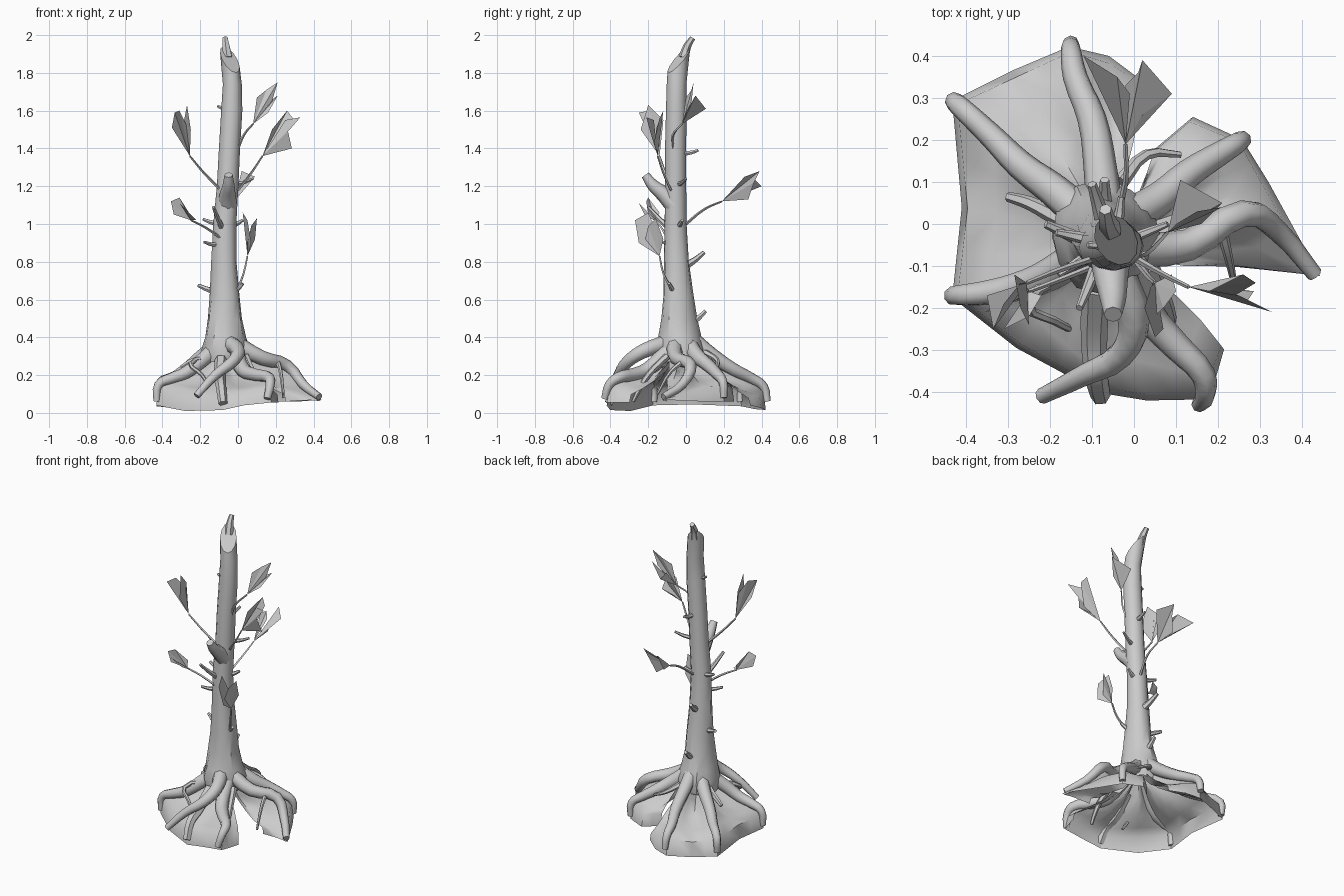
import bpy, bmesh, math
from mathutils import Vector

bark = bpy.data.materials.new("grey_bark")
bark.diffuse_color = (0.6, 0.6, 0.6, 1)


def mesh_object(name, verts, faces, smooth=50):
    me = bpy.data.meshes.new(name)
    me.from_pydata([tuple(v) for v in verts], [], faces)
    bm = bmesh.new()
    bm.from_mesh(me)
    bmesh.ops.recalc_face_normals(bm, faces=bm.faces)
    bm.to_mesh(me)
    bm.free()
    me.materials.append(bark)
    ob = bpy.data.objects.new(name, me)
    bpy.context.collection.objects.link(ob)
    finish(ob, smooth)
    return ob


def finish(ob, angle):
    bpy.ops.object.select_all(action='DESELECT')
    ob.select_set(True)
    bpy.context.view_layer.objects.active = ob
    if ob.type == 'CURVE':
        bpy.ops.object.convert(target='MESH')
    if angle:
        bpy.ops.object.shade_smooth_by_angle(angle=math.radians(angle))


def limb(name, pts, r0, r1, sides=1, power=1.0):
    """Tapered tube through the points."""
    cu = bpy.data.curves.new(name, 'CURVE')
    cu.dimensions = '3D'
    cu.bevel_depth = 1
    cu.bevel_resolution = sides
    cu.resolution_u = 3
    cu.use_fill_caps = True
    sp = cu.splines.new('BEZIER')
    sp.bezier_points.add(len(pts) - 1)
    for i, (bp, p) in enumerate(zip(sp.bezier_points, pts)):
        bp.co = p
        bp.handle_left_type = bp.handle_right_type = 'AUTO'
        bp.radius = r1 + (r0 - r1) * (1 - i / (len(pts) - 1)) ** power
    cu.materials.append(bark)
    ob = bpy.data.objects.new(name, cu)
    bpy.context.collection.objects.link(ob)
    finish(ob, 50)


# Trunk: rings of (z, centre x, centre y, radius x, radius y), last one cut on a slant
rings = [(0.27, -.07, -.03, .125, .125), (0.34, -.07, -.03, .128, .135), (0.4, -.07, -.035, .108, .115),
         (0.5, -.07, -.04, .09, .095), (0.62, -.068, -.042, .079, .08), (0.8, -.072, -.05, .067, .066),
         (1.0, -.07, -.055, .061, .058), (1.2, -.055, -.055, .057, .056), (1.4, -.045, -.055, .056, .056),
         (1.6, -.033, -.052, .056, .054), (1.74, -.03, -.05, .05, .052), (1.8, -.034, -.047, .047, .052)]
N = 12
verts, faces = [], []
for k, (z, cx, cy, rx, ry) in enumerate(rings):
    for i in range(N):
        a = math.tau * i / N
        x, y = math.cos(a), math.sin(a)
        lift = 0.07 * (1 + 0.85 * y - 0.5 * x) if k == len(rings) - 1 else 0
        lean = lift * 0.13
        wave = 1 + 0.05 * math.sin(3 * a + k) if k < 6 else 1
        verts.append((cx + rx * x * wave - lean, cy + ry * y * wave + lean, z + lift))
for k in range(len(rings) - 1):
    for i in range(N):
        j = (i + 1) % N
        faces.append((k * N + i, k * N + j, k * N + N + j, k * N + N + i))
faces.append(tuple(range((len(rings) - 1) * N, len(rings) * N)))
mesh_object("trunk", verts, faces, 35)
limb("broken_tip", [(-.055, -.012, 1.88), (-.063, .006, 1.94), (-.068, .035, 1.985)], .028, .015)

# Main roots, anticlockwise from the back
roots = [
    [(-.07, .03, .39), (-.08, .13, .31), (-.10, .25, .23), (-.14, .35, .18), (-.15, .41, .14)],
    [(-.10, .0, .37), (-.19, .08, .3), (-.27, .14, .235), (-.34, .21, .19), (-.42, .285, .15)],
    [(-.10, -.05, .36), (-.2, -.12, .27), (-.28, -.15, .21), (-.36, -.165, .18), (-.42, -.17, .15)],
    [(-.05, -.1, .37), (.0, -.23, .325), (-.03, -.31, .27), (-.12, -.36, .2), (-.22, -.41, .09)],
    [(-.01, -.1, .32), (.03, -.21, .225), (.1, -.29, .2), (.165, -.36, .185), (.17, -.405, .15)],
    [(-.02, -.06, .37), (.13, -.05, .29), (.26, .025, .25), (.345, -.02, .15), (.43, -.12, .085)],
    [(-.03, .01, .37), (.06, .06, .3), (.13, .12, .25), (.2, .165, .205), (.25, .195, .165)],
]
# Where a root bends down into the ground at its end
drops = {0: (-.15, .43, .06), 1: (-.425, .288, .06), 2: (-.43, -.17, .06), 4: (.155, -.43, .075),
         6: (.255, .2, .08)}
for i, p in enumerate(roots):
    limb(f"root_{i}", p + ([drops[i]] if i in drops else []), .045, .019, 2)

# Thin and hidden roots
limb("front_root", [(-.09, -.15, .28), (-.095, -.28, .18), (-.09, -.36, .14), (-.08, -.41, .05)], .035, .024)
limb("front_right_root", [(.04, -.1, .3), (.08, -.2, .2), (.09, -.25, .12), (.09, -.28, .06)], .02, .01)
limb("left_root", [(-.1, -.02, .36), (-.19, .02, .29), (-.25, .05, .27), (-.3, .065, .24)], .025, .012)
limb("left_low_root", [(-.12, -.1, .29), (-.25, -.19, .26), (-.19, -.23, .2), (-.13, -.26, .1)], .015, .008)
limb("right_low_root", [(.21, -.02, .27), (.225, -.08, .22), (.24, -.15, .1)], .014, .007)
limb("back_low_root", [(-.03, .1, .32), (.03, .165, .28), (.11, .165, .24)], .018, .008)


# Webs of bark between roots: sheet hung under three ribs, hollow near the trunk
def web(name, a, mid, b, grounds):
    mid = Vector(mid)
    top = Vector((-.06, -.03, .34))
    under = Vector((0, 0, .022))
    ribs = [[Vector(p) - under for p in a], [], [Vector(p) - under for p in b]]
    for s, f in zip((0, .27, .51, .76, .96), (0, .5, .75, .9, 1)):
        q = top.lerp(mid, s)
        q.z = top.z + (mid.z - top.z) * f
        ribs[1].append(q)
    ends = [Vector(a[4]) * 1.03, mid, Vector(b[4]) * 1.03]
    for r, e, g in zip(ribs, ends, grounds):
        r.append(Vector((e.x, e.y, g)))
    rows = [ribs[0], [(p + q) / 2 for p, q in zip(ribs[0], ribs[1])], ribs[1],
            [(p + q) / 2 for p, q in zip(ribs[1], ribs[2])], ribs[2]]
    vs = [p for r in rows for p in r]
    fs = [(r * 6 + c, r * 6 + c + 1, r * 6 + c + 7, r * 6 + c + 6) for r in range(4) for c in range(5)]
    mesh_object(name, vs, fs, 60)


front = [(-.08, -.12, .32), (-.09, -.2, .24), (-.095, -.28, .19), (-.09, -.35, .15), (-.08, -.39, .1)]
back_edge = [(-.03, .05, .34), (-.02, .12, .27), (.0, .2, .2), (.01, .27, .14), (.02, .33, .1)]
right_edge = [(.0, -.1, .32), (.05, -.13, .25), (.1, -.17, .19), (.16, -.23, .15), (.208, -.29, .12)]
low_right = [(.0, -.09, .32), (.06, -.09, .25), (.12, -.1, .2), (.18, -.1, .15), (.245, -.1, .12)]
gap_edge = [(-.01, .03, .33), (.02, .08, .28), (.03, .12, .24), (.04, .15, .2), (.05, .175, .16)]
web("web_back_left", roots[0], (-.29, .365, .11), roots[1], (.015, .02, .035))
web("web_left", roots[1], (-.41, .04, .13), roots[2], (.035, .045, .04))
web("web_front_left", roots[2], (-.28, -.295, .11), front, (.04, .01, .015))
web("web_front", front, (.03, -.42, .11), roots[4], (.015, .04, .055))
web("web_front_right", roots[4], (.195, -.365, .12), right_edge, (.055, .055, .055))
web("web_right_front", low_right, (.32, -.11, .1), roots[5], (.06, .065, .07))
web("web_right", roots[5], (.32, .1, .14), roots[6], (.07, .06, .06))
web("web_back_right", roots[6], (.14, .255, .14), gap_edge, (.06, .06, .06))
web("web_back", back_edge, (-.06, .4, .1), roots[0], (.04, .025, .015))

# Thorns and snapped stubs: base, end, base radius
stubs = [((-.05, -.05, 1.61), (-.11, -.05, 1.625), .015), ((-.09, -.04, 1.0), (-.185, -.02, 1.025), .017),
         ((-.04, -.04, .99), (.025, -.02, 1.02), .017), ((-.1, -.07, .89), (-.18, -.12, .905), .015),
         ((-.1, -.05, .64), (-.21, 0, .675), .02), ((-.03, -.06, .64), (.025, -.09, .685), .018),
         ((-.04, -.02, 1.375), (-.03, .065, 1.39), .016), ((-.07, -.0, .78), (-.1, .095, .85), .022),
         ((-.07, .02, .47), (-.07, .105, .54), .022), ((-.02, -.04, 1.21), (.08, 0, 1.24), .014),
         ((-.08, -.08, .97), (-.13, -.2, 1.09), .018)]
for i, (a, b, r) in enumerate(stubs):
    limb(f"stub_{i}", [a, Vector(a).lerp(Vector(b), .5) - Vector((0, 0, .005)), b], r, r * .5)
limb("broken_branch", [(-.055, -.06, 1.1), (-.055, -.12, 1.16), (-.05, -.175, 1.205), (-.05, -.215, 1.26)],
     .052, .022, 2)


# Leafy twigs: thin stem, then two folded blades given as outlines from the stem end
def sprig(name, stem, *blades):
    limb(name + "_stem", stem, .008, .005, 0)
    end = stem[-1]
    for i, edge in enumerate(blades):
        n = len(edge)
        mesh_object(f"{name}_leaf_{i}", [end] + list(edge),
                    [(0, k, k + 1) for k in range(1, n)], 0)


sprig("upper_left", [(-.09, -.08, 1.18), (-.18, -.11, 1.27), (-.255, -.14, 1.36)],
      [(-.35, -.17, 1.51), (-.335, -.25, 1.59), (-.31, -.19, 1.6), (-.27, -.14, 1.52)],
      [(-.285, -.12, 1.55), (-.27, -.2, 1.63), (-.25, -.24, 1.5)])
sprig("lower_left", [(-.07, -.09, .91), (-.17, -.13, .98), (-.25, -.16, 1.02)],
      [(-.34, -.2, 1.05), (-.355, -.21, 1.12), (-.31, -.2, 1.14), (-.26, -.14, 1.06)],
      [(-.31, -.25, 1.11), (-.25, -.22, 1.05), (-.22, -.17, 1.02)])
sprig("lower_right", [(0, -.08, .66), (.03, -.12, .74), (.05, -.14, .83)],
      [(.09, -.12, .92), (.1, -.16, 1.03), (.07, -.2, .99), (.05, -.22, .9)],
      [(.07, -.25, .9), (.05, -.27, 1.02), (.025, -.2, 1.06), (.04, -.15, .95)])
sprig("upper_right", [(0, -.08, 1.18), (.07, -.12, 1.27), (.13, -.15, 1.36)],
      [(.18, -.16, 1.5), (.26, -.12, 1.6), (.29, -.14, 1.56), (.24, -.17, 1.43)],
      [(.25, -.17, 1.55), (.33, -.21, 1.565), (.265, -.19, 1.49), (.285, -.16, 1.4), (.2, -.15, 1.39)])
sprig("top_right", [(0, -.07, 1.4), (.03, -.07, 1.47), (.08, -.02, 1.53)],
      [(.1, .06, 1.64), (.11, .105, 1.61), (.21, .05, 1.68), (.16, .0, 1.59)],
      [(.1, .0, 1.67), (.15, .03, 1.71), (.21, .04, 1.75), (.18, .03, 1.65)])
sprig("back", [(-.05, 0, 1.0), (-.02, .1, 1.08), (-.02, .19, 1.12)],
      [(-.05, .28, 1.15), (-.12, .4, 1.2), (-.04, .35, 1.25), (-.01, .31, 1.22)],
      [(-.02, .33, 1.13), (.01, .36, 1.22), (.02, .39, 1.28), (.09, .31, 1.25), (.02, .26, 1.19)])
